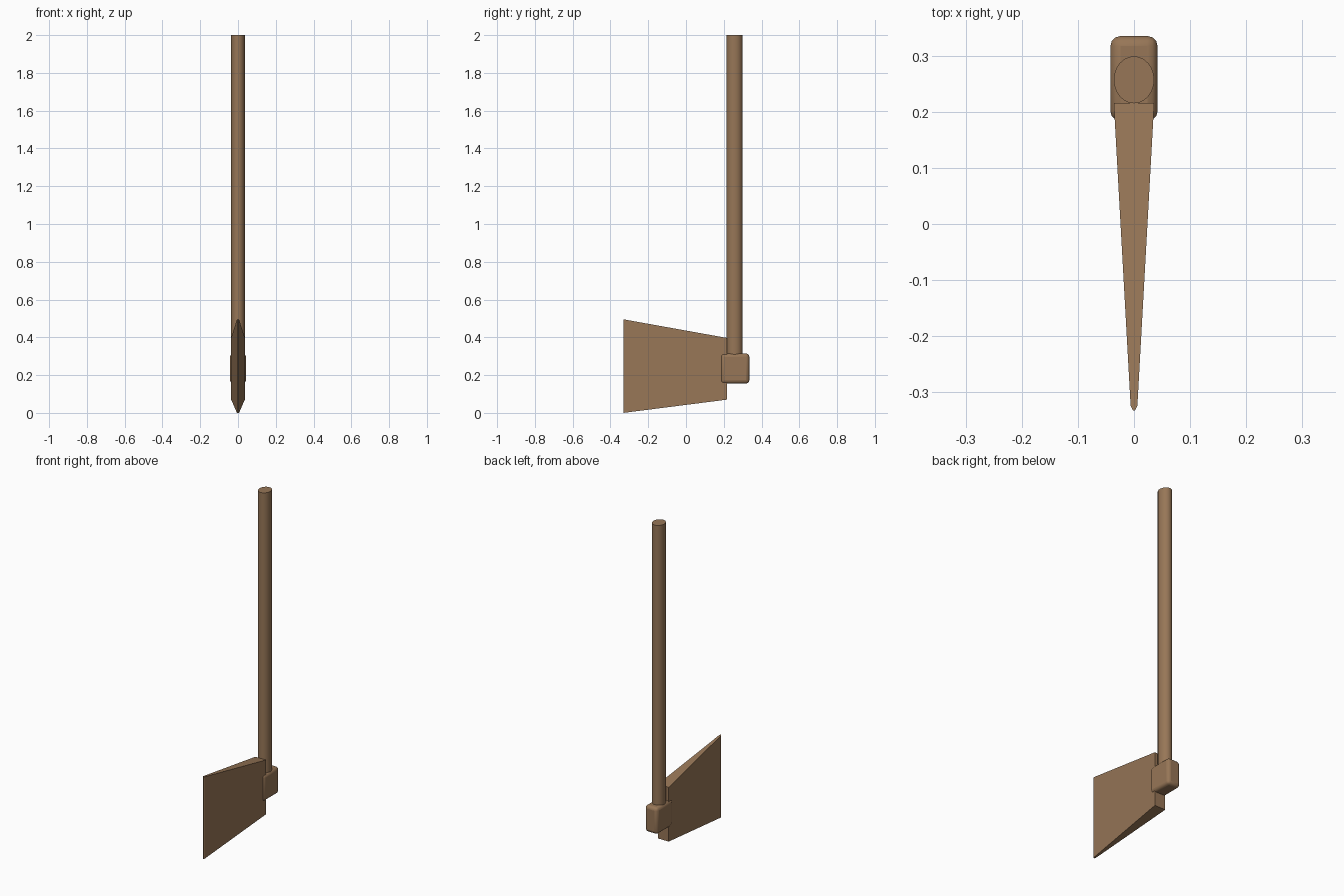
import bpy, bmesh

if "Cube" in bpy.data.objects:
    bpy.data.objects.remove(bpy.data.objects["Cube"])

wood = bpy.data.materials.new("brown wood")
wood.diffuse_color = (0.31, 0.182, 0.095, 1)
wood.use_nodes = True
wood.node_tree.nodes["Principled BSDF"].inputs["Base Color"].default_value = wood.diffuse_color


def finish(ob, name):
    ob.name = name
    ob.data.materials.append(wood)


def smooth(ob, angle):
    bpy.ops.object.select_all(action='DESELECT')
    ob.select_set(True)
    bpy.context.view_layer.objects.active = ob
    bpy.ops.object.shade_smooth_by_angle(angle=angle)


# Handle: slightly oval shaft
bpy.ops.mesh.primitive_cylinder_add(vertices=24, radius=1, depth=1.8,
                                    location=(0, 0.257, 1.1))
handle = bpy.context.object
handle.scale = (0.036, 0.042, 1)
bpy.ops.object.transform_apply(location=False, rotation=False, scale=True)
finish(handle, "handle")
smooth(handle, 0.6)

# Socket: rounded block around the lower end of the shaft
bpy.ops.mesh.primitive_cube_add(size=1, location=(0, 0.259, 0.235))
socket = bpy.context.object
socket.scale = (0.084, 0.152, 0.16)
bpy.ops.object.transform_apply(location=False, rotation=False, scale=True)
bev = socket.modifiers.new("rounding", 'BEVEL')
bev.width = 0.018
bev.segments = 3
finish(socket, "socket")
smooth(socket, 0.6)

# Blade: rings of (y, half width, bottom, top), thick at the socket, thin at the edge
sections = [(0.216, 0.036, 0.07, 0.397),
            (-0.324, 0.006, 0.001, 0.494),
            (-0.332, 0.002, 0.0, 0.496)]
bm = bmesh.new()
rings = [[bm.verts.new((x, y, z)) for x, z in
          ((-w, lo), (w, lo), (w, hi), (-w, hi))] for y, w, lo, hi in sections]
for a, b in zip(rings, rings[1:]):
    for i in range(4):
        j = (i + 1) % 4
        bm.faces.new((a[i], a[j], b[j], b[i]))
bm.faces.new(rings[0])
bm.faces.new(rings[-1])
bmesh.ops.recalc_face_normals(bm, faces=bm.faces)
mesh = bpy.data.meshes.new("blade")
bm.to_mesh(mesh)
bm.free()
blade = bpy.data.objects.new("blade", mesh)
bpy.context.collection.objects.link(blade)
finish(blade, "blade")
